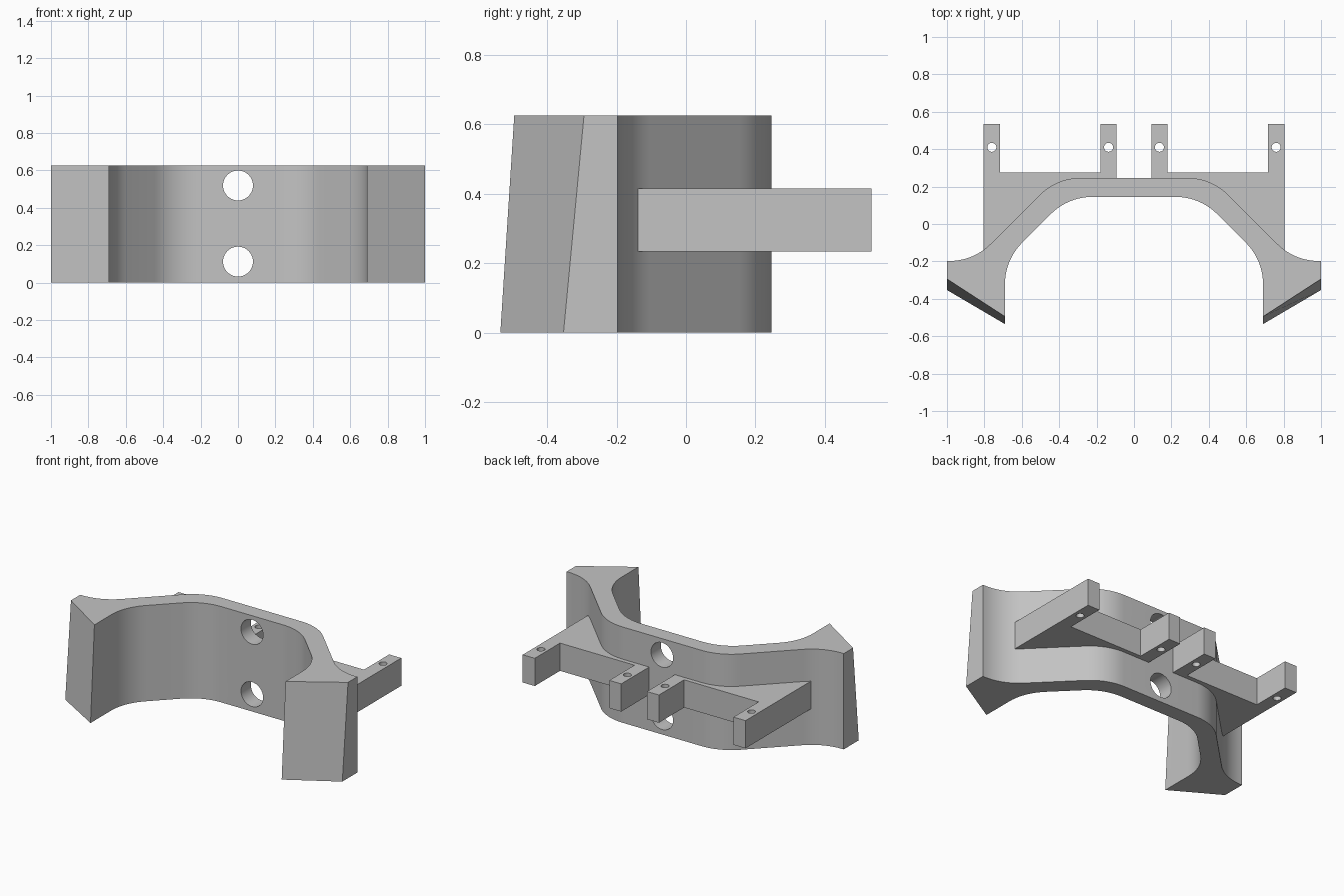
import bpy, bmesh, math
from mathutils import Vector, Matrix

if "Cube" in bpy.data.objects:
    bpy.data.objects.remove(bpy.data.objects["Cube"], do_unlink=True)

grey = bpy.data.materials.new("plain grey")
grey.use_nodes = True
grey.diffuse_color = (0.55, 0.55, 0.55, 1)
grey.node_tree.nodes["Principled BSDF"].inputs["Base Color"].default_value = grey.diffuse_color

HEIGHT = 0.625


def fillet(prev, corner, nxt, length, steps=10):
    """Arc that rounds a corner, starting and ending `length` away from it."""
    p, c, n = (Vector(v) for v in (prev, corner, nxt))
    a, b = (p - c).normalized(), (n - c).normalized()
    half = a.angle(b) / 2
    centre = c + (a + b).normalized() * length / math.cos(half)
    start, end = c + a * length - centre, c + b * length - centre
    sweep = math.pi - 2 * half
    return [tuple(centre + (start * math.sin(sweep * (1 - i / steps))
                            + end * math.sin(sweep * i / steps)) / math.sin(sweep))
            for i in range(steps + 1)]


def extrude(name, outline, z0, z1):
    bm = bmesh.new()
    face = bm.faces.new([bm.verts.new((x, y, z0)) for x, y in outline])
    top = bmesh.ops.extrude_face_region(bm, geom=[face], use_keep_orig=True)["geom"]
    bmesh.ops.translate(bm, vec=(0, 0, z1 - z0),
                        verts=[g for g in top if isinstance(g, bmesh.types.BMVert)])
    bmesh.ops.recalc_face_normals(bm, faces=bm.faces)
    mesh = bpy.data.meshes.new(name)
    bm.to_mesh(mesh)
    bm.free()
    mesh.materials.append(grey)
    obj = bpy.data.objects.new(name, mesh)
    bpy.context.collection.objects.link(obj)
    return obj


def activate(obj):
    bpy.ops.object.select_all(action='DESELECT')
    obj.select_set(True)
    bpy.context.view_layer.objects.active = obj


def drill(obj, centre, radius, depth, along_y=False):
    turn = (math.pi / 2, 0, 0) if along_y else (0, 0, 0)
    bpy.ops.mesh.primitive_cylinder_add(vertices=40, radius=radius, depth=depth,
                                        location=centre, rotation=turn)
    cutter = bpy.context.object
    cutter.hide_render = True
    cutter.data.materials.append(grey)
    activate(obj)
    mod = obj.modifiers.new("hole", 'BOOLEAN')
    mod.operation, mod.solver, mod.object = 'DIFFERENCE', 'EXACT', cutter
    bpy.ops.object.modifier_apply(modifier=mod.name)
    bpy.data.objects.remove(cutter, do_unlink=True)


def smooth(obj):
    activate(obj)
    bpy.ops.object.shade_smooth_by_angle(angle=math.radians(30))


# Arched body: rounded bridge that flares into two feet
back_top, back_foot = (0.413, 0.247), (0.858, -0.198)
front_top, front_foot = (0.353, 0.145), (0.69, -0.192)
half = (fillet((0, 0.247), back_top, back_foot, 0.13)
        + fillet(back_top, back_foot, (1, -0.198), 0.13)
        + [(1, -0.198), (1, -0.353), (0.69, -0.535)]
        + fillet((0.69, -0.535), front_foot, front_top, 0.13)
        + fillet(front_foot, front_top, (0, 0.145), 0.13))
body = extrude("arched_body", half + [(-x, y) for x, y in reversed(half)], 0, HEIGHT)

# Lean the front of each foot back towards the top
for v in body.data.vertices:
    if v.co.z > 0.1 and v.co.y < -0.34:
        v.co.y += 0.059 if abs(v.co.x) > 0.9 else 0.04

# Two mounting holes through the bridge
for z in (0.112, 0.519):
    drill(body, (0, 0.2, z), 0.08, 0.4, along_y=True)
smooth(body)

# Rear brackets: wedge plate with two drilled lugs on each side
plan = [(0.093, 0.2), (0.093, 0.535), (0.179, 0.535), (0.179, 0.275),
        (0.717, 0.275), (0.717, 0.535), (0.804, 0.535), (0.804, -0.148),
        (0.72, -0.12), (0.4, 0.2)]
for side, sign in (("left", 1), ("right", -1)):
    bracket = extrude(side + "_rear_bracket", [(sign * x, y) for x, y in plan], 0.234, 0.415)
    for x in (0.136, 0.76):
        drill(bracket, (sign * x, 0.41, 0.32), 0.024, 0.4)
    smooth(bracket)
